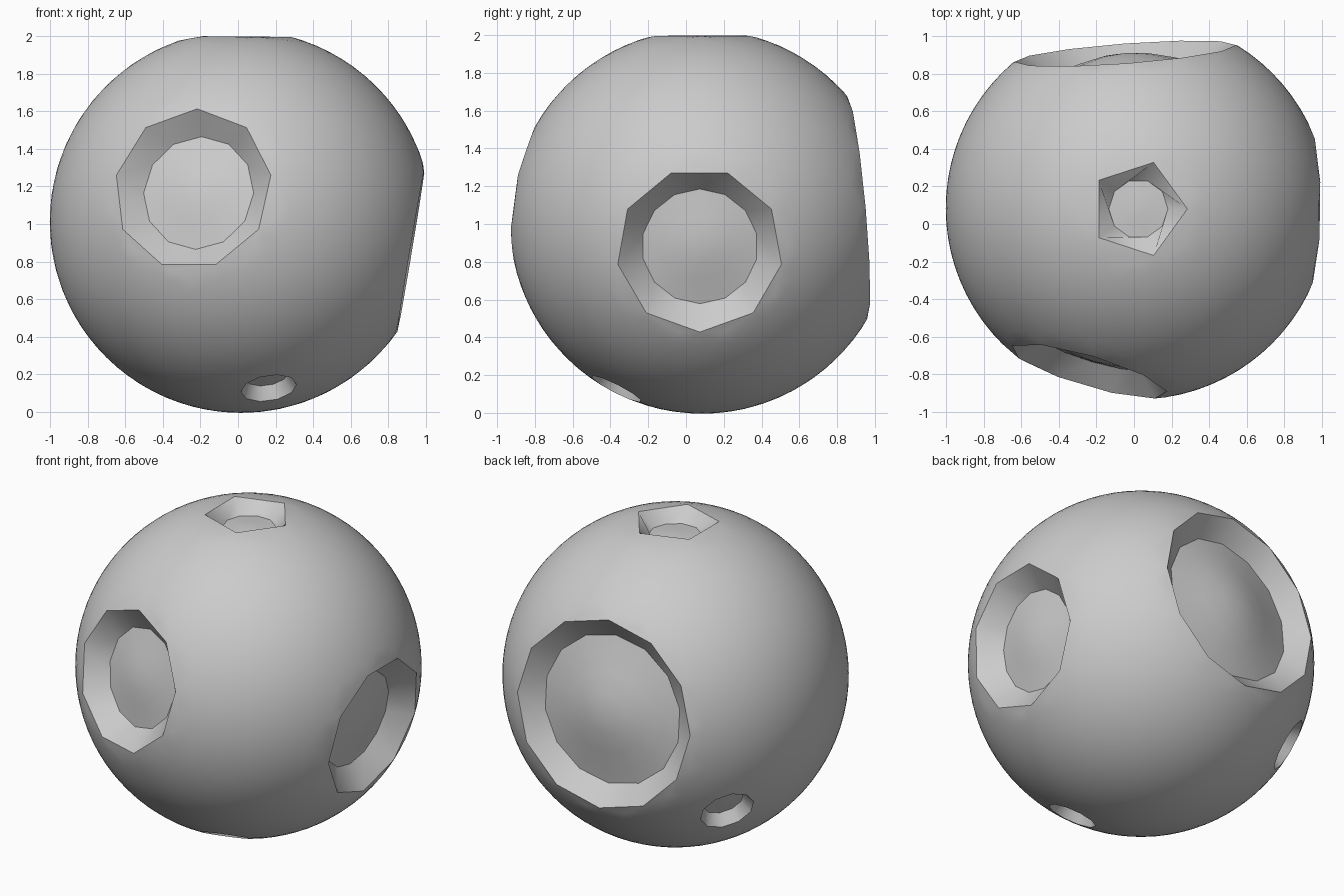
import bpy, bmesh, math
from mathutils import Vector

if "Cube" in bpy.data.objects:
    bpy.data.objects.remove(bpy.data.objects["Cube"])

CENTRE = Vector((0.016, 0.084, 1.013))
R = 1.017

# Openings: centre of the rim (relative), rim radius, sides, floor radius, floor sides,
# depth of floor edge below the rim, direction of first corner
HOLES = [
    ((-0.266, -0.90, 0.179), 0.435, 9, 0.305, 12, 0.11, (0, 0, 1)),     # front
    ((0.91, -0.012, -0.152), 0.44, 9, 0.308, 14, 0.12, (0, 0, -1)),     # right
    ((0.008, -0.004, 1.0), 0.26, 5, 0.157, 10, 0.08, (1, 0, 0)),        # top
    ((-0.075, 0.995, 0.09), 0.59, 12, 0.465, 14, 0.10, (0, 0, 1)),      # back
    ((0.145, -0.445, -0.87), 0.15, 10, 0.115, 10, 0.075, (1, 0, 0)),    # low front
    ((-0.71, 0.49, -0.50), 0.165, 10, 0.125, 10, 0.075, (0, 0, 1)),     # low back left
]


def ring(bm, axis, ref, rad, d, n):
    """Regular polygon at distance d along the axis."""
    u = (ref - axis * ref.dot(axis)).normalized()
    v = axis.cross(u)
    return [bm.verts.new(axis * d + (u * math.cos(a) + v * math.sin(a)) * rad)
            for a in (2 * math.pi * i / n for i in range(n))]


def loft(bm, a, b):
    """Join two rings that may have different side counts."""
    na, nb, i, j = len(a), len(b), 0, 0
    while i < na or j < nb:
        p, q = (i + 1) / na, (j + 1) / nb
        if abs(p - q) < 1e-6:
            bm.faces.new((a[i % na], a[(i + 1) % na], b[(j + 1) % nb], b[j % nb]))
            i, j = i + 1, j + 1
        elif p < q:
            bm.faces.new((a[i % na], a[(i + 1) % na], b[j % nb]))
            i += 1
        else:
            bm.faces.new((a[i % na], b[(j + 1) % nb], b[j % nb]))
            j += 1


holes = [(Vector(h[0]).normalized(), math.sqrt(R * R - h[1] ** 2), *h[1:6], Vector(h[6]))
         for h in HOLES]

# Sphere points that lie outside every opening, plus the opening rims
bm = bmesh.new()
src = bmesh.new()
bmesh.ops.create_icosphere(src, subdivisions=5, radius=R)
for v in src.verts:
    if all(v.co.dot(h[0]) < h[1] - 0.006 for h in holes):
        bm.verts.new(v.co)
src.free()
rims = [ring(bm, ax, ref, r, d, n) for ax, d, r, n, ri, ni, dep, ref in holes]

# Outer skin: hull of the points, opened at each rim
bmesh.ops.convex_hull(bm, input=bm.verts[:], use_existing_faces=False)
for rim in rims:
    s = set(rim)
    caps = [f for f in bm.faces if all(v in s for v in f.verts)]
    bmesh.ops.delete(bm, geom=caps, context='FACES')

# Sloping walls and gently domed floors
for (ax, d, r, n, ri, ni, dep, ref), rim in zip(holes, rims):
    base = d - dep
    dome = 0.75 * (math.hypot(base, ri) - base)
    prev = ring(bm, ax, ref, ri, base, ni)
    loft(bm, rim, prev)
    for k in (0.8, 0.55, 0.28):
        h = dome * (0.5 * (1 - k * k) + 0.25 * (1 + math.cos(math.pi * k)))
        nxt = ring(bm, ax, ref, ri * k, base + h, ni)
        loft(bm, prev, nxt)
        prev = nxt
    tip = bm.verts.new(ax * (base + dome))
    for i in range(ni):
        bm.faces.new((prev[i], prev[(i + 1) % ni], tip))

bmesh.ops.recalc_face_normals(bm, faces=bm.faces[:])
bmesh.ops.translate(bm, verts=bm.verts[:], vec=CENTRE)
me = bpy.data.meshes.new("holed_ball")
bm.to_mesh(me)
bm.free()
ob = bpy.data.objects.new("holed_ball", me)
bpy.context.collection.objects.link(ob)
bpy.context.view_layer.objects.active = ob
ob.select_set(True)
bpy.ops.object.shade_smooth_by_angle(angle=math.radians(38))
